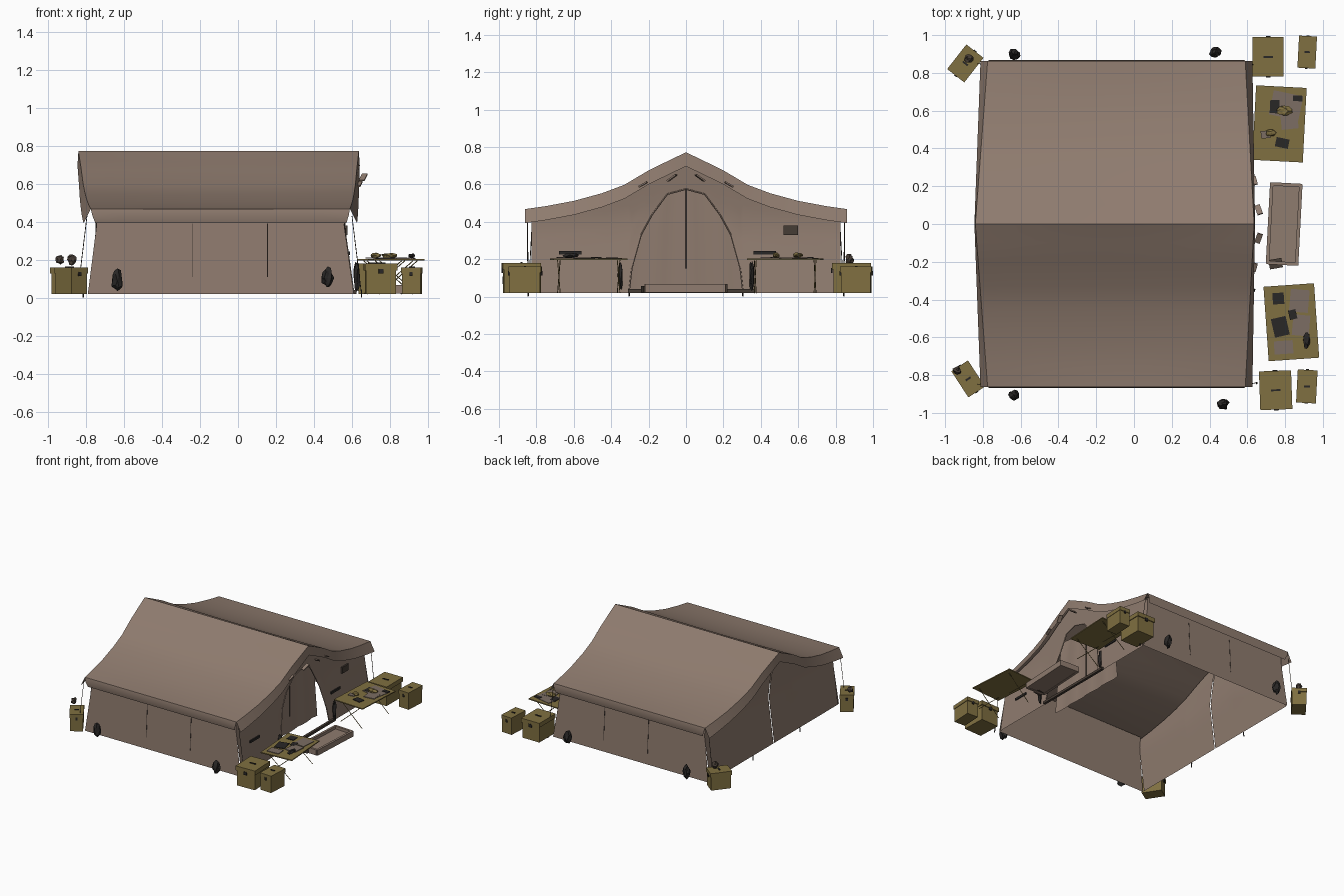
import bpy, bmesh, math, random
from mathutils import Matrix, Vector

if "Cube" in bpy.data.objects:
    bpy.data.objects.remove(bpy.data.objects["Cube"])
random.seed(4)

def material(name, r, g, b):
    m = bpy.data.materials.new(name)
    m.diffuse_color = (r, g, b, 1)
    m.use_nodes = True
    m.node_tree.nodes["Principled BSDF"].inputs["Base Color"].default_value = m.diffuse_color
    return m

CANVAS = material("brown_canvas", .275, .2, .158)
OLIVE = material("olive_paint", .215, .16, .052)
PAPER = material("grey_brown_paper", .2, .155, .125)
DARK = material("dark_gear", .022, .02, .019)
SEAM = material("dark_seam", .06, .045, .035)

def finish(name, bm, mat, smooth=False):
    me = bpy.data.meshes.new(name)
    bm.to_mesh(me)
    bm.free()
    ob = bpy.data.objects.new(name, me)
    bpy.context.collection.objects.link(ob)
    me.materials.append(mat)
    if smooth:
        bpy.context.view_layer.objects.active = ob
        ob.select_set(True)
        bpy.ops.object.shade_smooth_by_angle(angle=math.radians(35))
        ob.select_set(False)
    return ob

def sheet(name, rows, out, mat=CANVAS):
    """Skin a grid of points into one cloth sheet facing the direction out."""
    bm = bmesh.new()
    vs = [[bm.verts.new(p) for p in r] for r in rows]
    for a, b in zip(vs, vs[1:]):
        for i in range(len(a) - 1):
            bm.faces.new((a[i], a[i + 1], b[i + 1], b[i]))
    bm.normal_update()
    if sum(f.normal.dot(Vector(out)) * f.calc_area() for f in bm.faces) < 0:
        bmesh.ops.reverse_faces(bm, faces=bm.faces[:])
    return finish(name, bm, mat, True)

def box(name, loc, size, mat, rot=0, tilt=0):
    bm = bmesh.new()
    bmesh.ops.create_cube(bm, size=1)
    bmesh.ops.scale(bm, vec=size, verts=bm.verts)
    ob = finish(name, bm, mat)
    ob.location = loc
    ob.rotation_euler = (tilt, 0, math.radians(rot))
    return ob

def rod(name, a, b, r=.004, mat=DARK):
    a, b = Vector(a), Vector(b)
    d = b - a
    bm = bmesh.new()
    bmesh.ops.create_cone(bm, cap_ends=True, segments=6, radius1=r, radius2=r, depth=d.length)
    ob = finish(name, bm, mat)
    ob.location = (a + b) / 2
    ob.rotation_euler = d.to_track_quat('Z', 'Y').to_euler()

def lump(name, loc, size, mat=DARK):
    """Crumpled bag or bundle."""
    bm = bmesh.new()
    bmesh.ops.create_icosphere(bm, subdivisions=2, radius=.5)
    for v in bm.verts:
        v.co *= random.uniform(.65, 1.1)
    bmesh.ops.scale(bm, vec=size, verts=bm.verts)
    finish(name, bm, mat).location = loc

def interp(table, t):
    for (a, va), (b, vb) in zip(table, table[1:]):
        if t <= b:
            return va + (vb - va) * (t - a) / (b - a)
    return table[-1][1]

# Tent roof: sagging section, ends pulled in towards the eaves
ROOF = [(0, .772), (.1, .724), (.2, .675), (.33, .598), (.45, .553), (.6, .512), (.75, .484), (.862, .468)]
def roof_x(y, t):
    k = abs(y) / .862
    return (-.84 + .065 * k) * (1 - t) + (.636 - .047 * k) * t
ys = [-y for y, z in reversed(ROOF)] + [y for y, z in ROOF[1:]]
N = 10
def roof_point(y, t):
    sag = .008 * math.sin(math.pi * t) * (0 < abs(y) < .8)
    return (roof_x(y, t), y, interp(ROOF, abs(y)) - sag)
sheet("roof", [[roof_point(y, i / N) for i in range(N + 1)] for y in ys], (0, 0, 1))

# Valances: straight along the eaves, flaring out along the gable edges
for s in (-1, 1):
    sheet("eave_valance", [[(roof_x(.862, i / N) * k, s * y, z) for i in range(N + 1)]
                           for y, z, k in ((.862, .468, 1), (.868, .435, .99), (.858, .395, .97))],
          (0, s, 0))
for t, s in ((0, -1), (1, 1)):
    sheet("gable_valance", [[(roof_x(y, t) + s * k * (.005 + .038 * abs(y)), y,
                              interp(ROOF, abs(y)) - .075 * k) for y in ys] for k in (0, 1)], (s, 0, 0))

# Side walls, splayed at the foot
def end_x(z, right):
    if right:
        return interp([(0, .613), (.4, .556), (.78, .6)], z)
    return interp([(0, -.793), (.4, -.742), (.78, -.8)], z)
for s in (-1, 1):
    rows = []
    for z in (.02, .14, .26, .38, .465):
        x0, x1 = end_x(z, False), end_x(z, True)
        rows.append([(x0 + (x1 - x0) * i / 8, s * (.84 - .05 * z), z) for i in range(9)])
    sheet("side_wall", rows, (0, s, 0))
    for x in (-.24, .155):
        rod("wall_seam", (x, s * .838, .11), (x, s * .823, .39), .002, SEAM)

# Gable walls: pointed doorway on the right, narrow slit on the left
ARCH = [(0, .575), (.1, .548), (.18, .44), (.24, .33), (.29, .15), (.305, .02)]
COLS = [0, .05, .1, .18, .24, .29, .305, .42, .55, .7, .825]
for s in (-1, 1):
    for right in (True, False):
        rows = []
        for c in COLS:
            y = c if right else max(c, .004)
            z0 = interp(ARCH, y) if right else .02
            z1 = interp(ROOF, y) - .025
            zs = [z0 + (z1 - z0) * i / 6 for i in range(7)]
            rows.append([(end_x(z, right), s * y, z) for z in zs])
        sheet("gable_wall", rows, (1 if right else -1, 0, 0))
    # doorway trim and the rolled bundles at its foot
    for (ya, za), (yb, zb) in zip(ARCH, ARCH[1:]):
        rod("door_trim", (end_x(za, True), s * ya, za), (end_x(zb, True), s * yb, zb), .004, CANVAS)
    lump("door_bundle", (.625, s * .35, .11), (.035, .03, .17))
    # canvas ties hanging under the ridge
    box("hanging_tie", (.66, s * .075, .635), (.03, .06, .008), CANVAS, s * 20, s * -.6)
    box("hanging_tie", (.64, s * .23, .6), (.02, .05, .008), CANVAS, s * 15, s * -.5)

# Inner curtain behind the doorway, with centre seam and sill
sheet("inner_curtain", [[(.46 + .005 * math.cos(i * 2), (i / 6 - 1) * w, z) for i in range(13)]
                        for z, w in ((.02, .36), (.3, .33), (.5, .3), (.59, .26))], (1, 0, 0))
rod("curtain_seam", (.468, 0, .15), (.468, 0, .57), .002, SEAM)
box("door_sill", (.615, .03, .03), (.02, .68, .02), SEAM)
box("gable_vent", (.57, .56, .355), (.012, .08, .05), SEAM)
for y, z in ((-.62, .235), (.42, .235)):
    box("gable_strap", (.584, y, z), (.01, .12, .018), DARK)

# Storage crates with overhanging lids and latches
def crate(x, y, w, d, h, rot):
    box("crate_body", (x, y, .02 + h * .39), (w * .93, d * .93, h * .78), OLIVE, rot)
    box("crate_lid", (x, y, .02 + h * .89), (w, d, h * .22), OLIVE, rot)
    turn = Matrix.Rotation(math.radians(rot), 3, 'Z')
    for s in (-1, 1):
        p = turn @ Vector((0, s * d * .5, 0))
        box("crate_latch", (x + p.x, y + p.y, .02 + h * .75), (w * .15, .008, h * .16), DARK, rot)
    box("crate_handle", (x, y, .022 + h), (w * .3, .01, .006), DARK, rot)

crate(.71, .885, .165, .21, .16, 0)
crate(.917, .91, .095, .17, .14, -3)
crate(.75, -.88, .17, .205, .16, 2)
crate(.915, -.86, .105, .175, .14, -3)
crate(-.893, .85, .115, .165, .14, -38)
crate(-.878, -.82, .105, .165, .14, 33)
lump("crate_bag", (-.935, -.775, .2), (.05, .05, .06), SEAM)
lump("crate_bag", (-.875, .875, .2), (.05, .05, .06), SEAM)

# Field tables with papers and gear on top
def table(x, y, rot, items):
    turn = Matrix.Rotation(math.radians(rot), 3, 'Z')
    at = lambda u, v, z: tuple(turn @ Vector((u, v, 0)) + Vector((x, y, z)))
    box("table_top", (x, y, .2), (.268, .395, .008), OLIVE, rot)
    for v in (-.16, .16):
        for s in (-1, 1):
            rod("table_leg", at(s * .1, v, .195), at(-s * .1, v, .02), .0025, OLIVE)
    for i, (u, v, w, d, mat) in enumerate(items):
        box("table_paper", at(u, v, .205 + i * .001), (w, d, .005), mat, rot + (i % 3 - 1) * 9)
    return at

at = table(.77, .53, -3, [(.03, .1, .16, .13, PAPER), (-.03, .09, .05, .07, DARK),
                          (.05, .03, .09, .11, PAPER), (.02, -.1, .07, .05, DARK),
                          (.09, .14, .05, .03, DARK), (-.07, -.06, .05, .04, PAPER)])
lump("table_gear", at(.02, .07, .222), (.09, .06, .03), OLIVE)
lump("table_gear", at(-.04, -.05, .222), (.07, .04, .03), OLIVE)
at = table(.833, -.52, 4, [(.05, .11, .1, .12, PAPER), (-.06, .13, .06, .06, DARK),
                           (-.06, -.02, .08, .1, DARK), (.05, -.02, .09, .11, PAPER),
                           (-.05, -.13, .1, .07, PAPER), (.01, .04, .04, .05, DARK)])
lump("table_gear", at(.075, -.1, .22), (.04, .1, .03))

# Low cot lying in front of the doorway
box("cot_bed", (.795, 0, .035), (.15, .41, .02), CANVAS, -3)
for s in (-1, 1):
    box("cot_side", (.795 + s * .077, -s * .004, .045), (.018, .43, .045), CANVAS, -3)
    box("cot_end", (.795 + s * .011, s * .208, .045), (.15, .018, .045), CANVAS, -3)
box("cot_bag", (.75, -.21, .04), (.07, .05, .035), SEAM, 10)

# Dark bundles along the walls, corner guy lines and pegs
for x, y, z in ((-.635, -.905, .09), (.472, -.955, .105), (-.635, .9, .09), (.43, .91, .09)):
    lump("wall_bundle", (x, y, z), (.065, .06, .12))
for s in (-1, 1):
    rod("guy_line", (-.795, s * .845, .43), (-.835, s * .85, .1), .002, SEAM)
    rod("guy_line", (.6, s * .85, .43), (.65, s * .84, .02), .002, SEAM)
    rod("tent_peg", (.65, s * .84, .04), (.65, s * .845, .002), .004)
    rod("tent_peg", (-.815, s * .3, .04), (-.815, s * .305, .002), .004)
